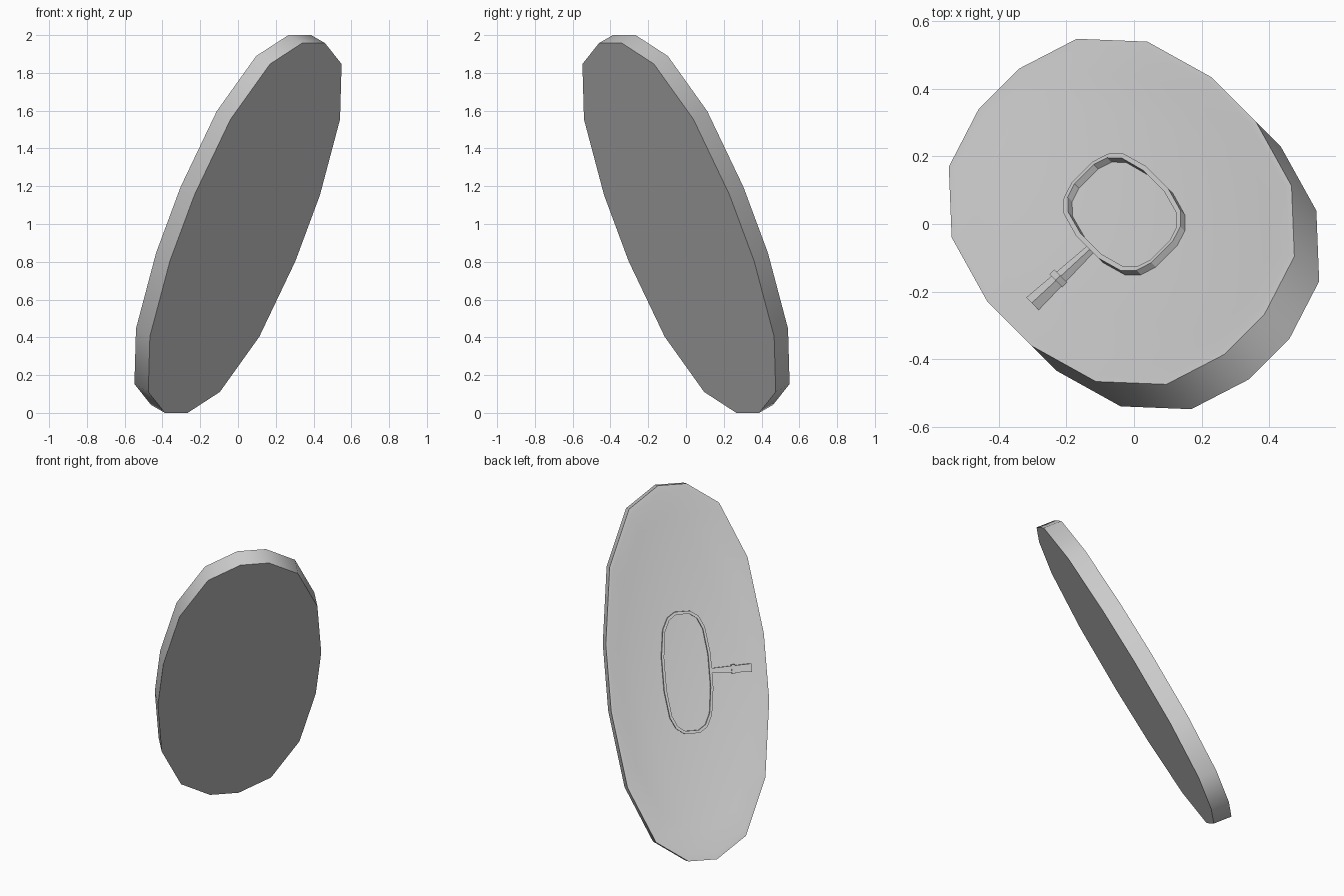
import bpy, bmesh, math
from mathutils import Vector

if "Cube" in bpy.data.objects:
    bpy.data.objects.remove(bpy.data.objects["Cube"])

R2 = math.sqrt(2)
# quarter outline of the 16-sided plate: (along the tilted long axis, sideways)
QUARTER = [(.979, .085), (.868, .268), (.575, .41), (.175, .47)]


def place(a, w, d):
    """Plate coordinates to world: a = long axis, w = sideways, d = depth (0 back rim, 1 front face)."""
    s = -.052 + .525 * a + .104 * d
    z = 1.021 + a - .042 * d
    return Vector(((s + w) / R2, (w - s) / R2, z))


def mirrored(q):
    half = q + [(-a, w) for a, w in reversed(q)]
    return half + [(a, -w) for a, w in reversed(half)]


def finish(name, bm, angle=None):
    bmesh.ops.recalc_face_normals(bm, faces=bm.faces)
    me = bpy.data.meshes.new(name)
    bm.to_mesh(me)
    bm.free()
    ob = bpy.data.objects.new(name, me)
    bpy.context.collection.objects.link(ob)
    if angle:
        bpy.ops.object.select_all(action='DESELECT')
        ob.select_set(True)
        bpy.context.view_layer.objects.active = ob
        bpy.ops.object.shade_smooth_by_angle(angle=math.radians(angle))
    return ob


def loft(name, loops, cap=True, angle=None):
    """Join successive loops of (a, w, d) points; cap the ends or close into a ring."""
    bm = bmesh.new()
    rings = [[bm.verts.new(place(*p)) for p in loop] for loop in loops]
    pairs = list(zip(rings, rings[1:]))
    if cap:
        bm.faces.new(rings[0])
        bm.faces.new(rings[-1])
    else:
        pairs.append((rings[-1], rings[0]))
    n = len(rings[0])
    for r, q in pairs:
        for i in range(n):
            j = (i + 1) % n
            bm.faces.new((r[i], r[j], q[j], q[i]))
    return finish(name, bm, angle)


# dished plate: front face, outer wall, rim, sloped recess, recess floor
outline = mirrored(QUARTER)
sections = [(1, 1), (1, 0), (.965, 0), (.83, .2)]
loft("plate", [[(a * k, w * k, d) for a, w in outline] for k, d in sections], angle=45)

# raised rounded frame in the middle of the recess
frame = mirrored([(.318, .045), (.29, .092), (.23, .125), (.09, .146)])


def frame_loop(inset, d):
    return [(a * (1 - inset / .318), w * (1 - inset / .146), d) for a, w in frame]


loft("center_frame", [frame_loop(0, .22), frame_loop(0, .02),
                      frame_loop(.015, .02), frame_loop(.015, .22)], cap=False)


# tapered side bar with a small block on it
def bar(name, w0, w1, half0, half1, d0, d1):
    loft(name, [[(-h, w, .22), (h, w, .22), (h, w, d), (-h, w, d)]
                for w, h, d in ((w0, half0, d0), (w1, half1, d1))])


bar("side_bar", -.14, -.38, .012, .022, .06, -.08)
bar("bar_block", -.262, -.282, .024, .024, -.07, -.07)
